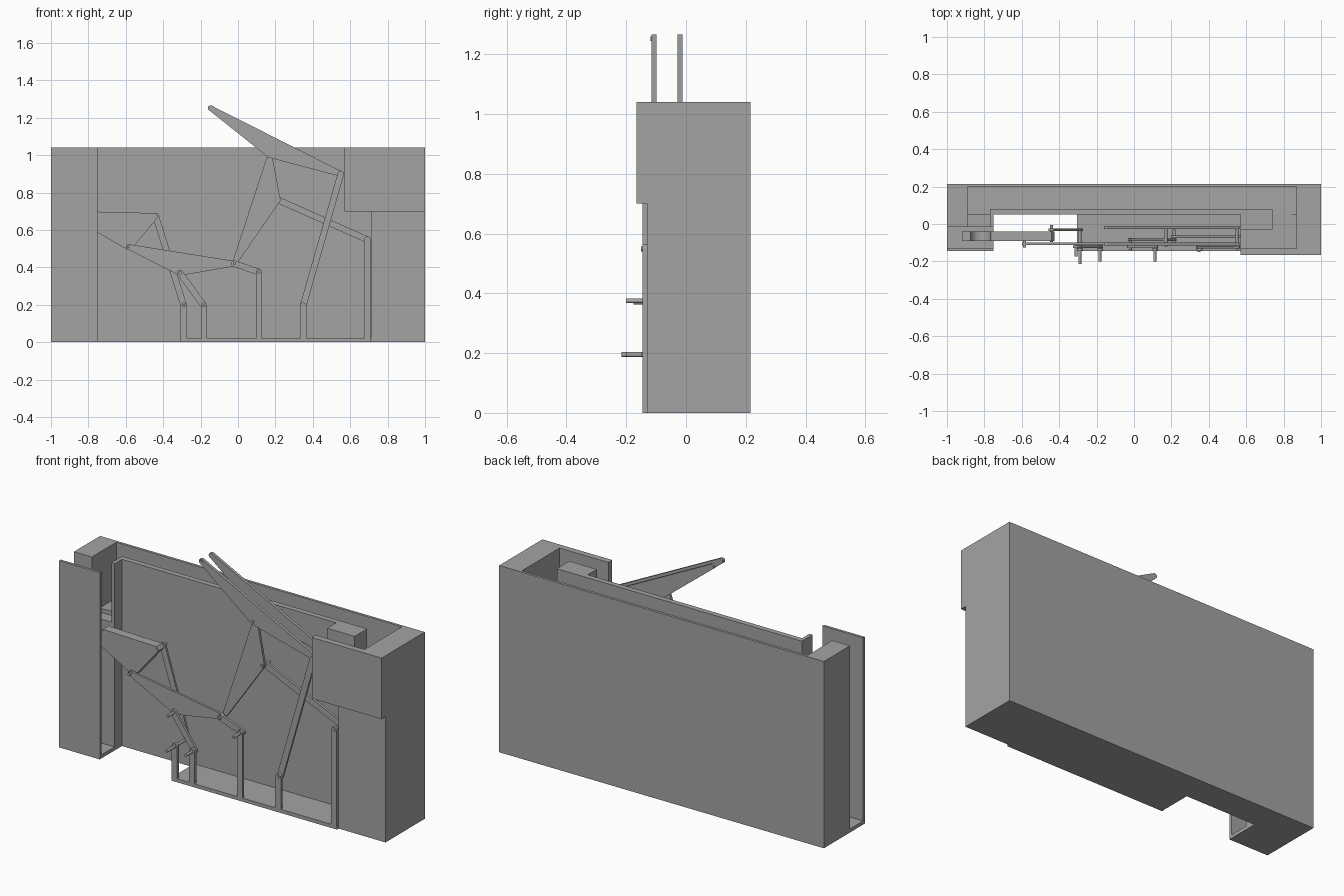
import bpy, bmesh, math
from mathutils import Vector

if "Cube" in bpy.data.objects:
    bpy.data.objects.remove(bpy.data.objects["Cube"])

grey = bpy.data.materials.new("plain grey")
grey.use_nodes = True
grey.diffuse_color = (0.37, 0.37, 0.37, 1)
grey.node_tree.nodes["Principled BSDF"].inputs["Base Color"].default_value = (0.37, 0.37, 0.37, 1)


def prism(name, pts, y0, y1):
    """Extrude an outline in the xz plane from y0 to y1."""
    bm = bmesh.new()
    face = bm.faces.new([bm.verts.new((x, y0, z)) for x, z in pts])
    new = bmesh.ops.extrude_face_region(bm, geom=[face])["geom"]
    bmesh.ops.translate(bm, vec=(0, y1 - y0, 0),
                        verts=[v for v in new if isinstance(v, bmesh.types.BMVert)])
    bmesh.ops.recalc_face_normals(bm, faces=bm.faces)
    me = bpy.data.meshes.new(name)
    bm.to_mesh(me)
    bm.free()
    me.materials.append(grey)
    ob = bpy.data.objects.new(name, me)
    bpy.context.collection.objects.link(ob)
    return ob


def box(name, x0, x1, y0, y1, z0, z1):
    return prism(name, [(x0, z0), (x1, z0), (x1, z1), (x0, z1)], y0, y1)


def arc(c, r, a0, a1, n=8):
    return [(c[0] + r * math.cos(a0 + (a1 - a0) * i / n),
             c[1] + r * math.sin(a0 + (a1 - a0) * i / n)) for i in range(n + 1)]


def rounded_plate(name, pivots, r, y0, y1):
    """Plate with a round end at each pivot; pivots run anticlockwise."""
    pts = []
    count = len(pivots)
    for i, p in enumerate(pivots):
        before = Vector(p) - Vector(pivots[i - 1])
        after = Vector(pivots[(i + 1) % count]) - Vector(p)
        a0 = math.atan2(before.y, before.x) - math.pi / 2
        a1 = math.atan2(after.y, after.x) - math.pi / 2
        while a1 <= a0:
            a1 += 2 * math.pi
        pts += arc(p, r, a0, a1)
    return prism(name, pts, y0, y1)


def pin(name, p, y0, y1, r=0.008):
    return prism(name, arc(p, r, 0, 2 * math.pi, 12)[:-1], y0, y1)


# Housing with the ball channel behind an inner wall
TOP = 1.04
FRONT, BACK = -0.13, 0.215
box("back_wall", -1, 1, 0.2, BACK, 0, TOP)
box("left_block", -1, -0.89, -0.015, 0.2, 0, TOP)
prism("channel_floor", [(-0.89, 0), (0.87, 0), (0.87, 0.85), (-0.89, 0.73)], 0.05, 0.2)
box("channel_exit", -0.89, -0.77, -0.015, 0.05, 0, 0.71)
box("inner_wall", -0.77, 0.6, 0.05, 0.08, 0, TOP)
box("inner_wall_return", -0.77, -0.75, -0.015, 0.08, 0, TOP)
box("inner_wall_end", 0.57, 0.74, -0.03, 0.08, 0.7, TOP)
box("right_lower_block", 0.71, 1, FRONT, 0.2, 0, 0.7)
box("right_upper_wall", 0.87, 1, FRONT, 0.2, 0.7, TOP)
box("right_upper_front", 0.57, 1, -0.165, FRONT, 0.7, TOP)
box("right_channel_floor", 0.57, 0.87, FRONT, 0.05, 0.7, 0.84)

# Left cover plate and the base floors
box("left_cover", -1, -0.75, -0.145, FRONT, 0, TOP)
box("left_floor", -1, -0.75, FRONT, -0.015, 0, 0.02)
box("main_floor", -0.305, 0.71, -0.145, 0.05, 0, 0.02)

# Pivot posts along the front edge
R = 0.017
A, B, C = (-0.29, 0.195), (-0.182, 0.195), (0.112, 0.375)
D, E = (0.348, 0.195), (0.692, 0.548)
for i, p in enumerate([A, B, C, D, E]):
    outline = [(p[0] - R, 0), (p[0] + R, 0)] + arc(p, R, 0, math.pi)
    prism("post_%d" % (i + 1), outline, -0.145, FRONT)

# Moving plates and bars
tray_tip, tray_low = (-0.44, 0.675), (-0.585, 0.51)
heel, knee = (-0.31, 0.37), (-0.02, 0.42)
shoulder, elbow = (0.17, 1.0), (0.215, 0.76)
tip, hinge = (-0.147, 1.252), (0.55, 0.90)

tray = [(-0.92, 0.668), (-0.75, 0.585), (-0.595, 0.497), (-0.57, 0.497),
        (-0.426, 0.67), (-0.44, 0.69), (-0.76, 0.698)]
tray += arc((-0.82, 0.715), 0.055, -0.25, -math.pi + 0.25, 12) + [(-0.92, 0.703)]
prism("ball_tray", tray, -0.09, -0.04)
rounded_plate("tray_link", [A, tray_tip], R, -0.037, -0.025)
rounded_plate("lower_plate", [tray_low, heel, knee], 0.014, -0.112, -0.1)
rounded_plate("heel_link", [heel, B], R, -0.128, -0.114)
rounded_plate("knee_link", [knee, C], R, -0.128, -0.114)
rounded_plate("middle_plate", [knee, elbow, shoulder], 0.012, -0.092, -0.078)
rounded_plate("elbow_link", [elbow, E], R, -0.076, -0.062)
rounded_plate("lift_link", [hinge, D], R, -0.13, -0.117)
for side, y in (("front", -0.115), ("rear", -0.028)):
    rounded_plate("lift_arm_" + side, [tip, shoulder, hinge], 0.014, y, y + 0.016)

# Pivot pins
for name, p, y0, y1 in [
        ("post_pin_1", A, -0.215, -0.025), ("post_pin_2", B, -0.2, -0.11),
        ("post_pin_3", C, -0.2, -0.11), ("post_pin_4", D, -0.15, -0.11),
        ("post_pin_5", E, -0.15, -0.06), ("tray_pin", tray_tip, -0.095, -0.005),
        ("tray_low_pin", tray_low, -0.125, -0.05), ("heel_pin", heel, -0.175, -0.1),
        ("knee_pin", knee, -0.14, -0.075), ("elbow_pin", elbow, -0.1, -0.03),
        ("shoulder_pin", shoulder, -0.12, -0.01), ("hinge_pin", hinge, -0.135, -0.01),
        ("tip_pin", tip, -0.118, -0.098)]:
    pin(name, p, y0, y1)
